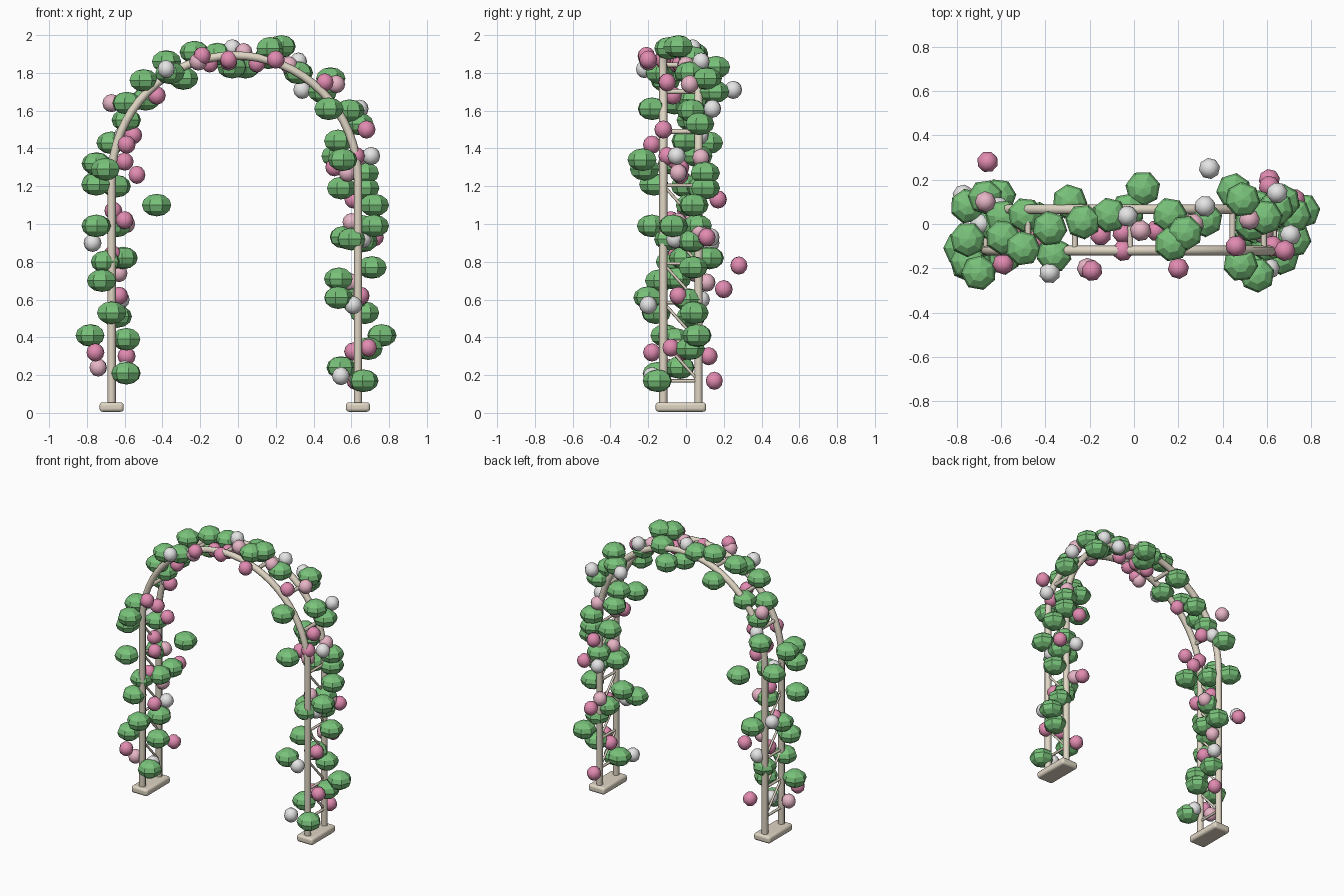
import bpy, bmesh, math, random
from mathutils import Vector

if "Cube" in bpy.data.objects:
    bpy.data.objects.remove(bpy.data.objects["Cube"])

random.seed(4)
CX, R, SPRING = -0.017, 0.652, 1.24      # arch centre, radius, spring height
Y_FRONT, Y_BACK = -0.12, 0.066           # the two hoops


def material(name, r, g, b):
    m = bpy.data.materials.new(name)
    m.diffuse_color = (r, g, b, 1)
    m.use_nodes = True
    m.node_tree.nodes["Principled BSDF"].inputs["Base Color"].default_value = m.diffuse_color
    return m


WOOD = material("cream_paint", 0.74, 0.67, 0.55)
GREEN = material("leaf_green", 0.19, 0.54, 0.195)
ROSE = material("rose_pink", 0.76, 0.26, 0.44)
BLUSH = material("pale_pink", 0.81, 0.47, 0.57)
WHITE = material("petal_white", 0.78, 0.78, 0.78)


def tube(name, points, radius):
    """Round capped bar along a path."""
    cu = bpy.data.curves.new(name, "CURVE")
    cu.dimensions = "3D"
    cu.bevel_depth = radius
    cu.bevel_resolution = 2
    cu.use_fill_caps = True
    sp = cu.splines.new("POLY")
    sp.points.add(len(points) - 1)
    for p, co in zip(sp.points, points):
        p.co = (*co, 1)
    ob = bpy.data.objects.new(name, cu)
    bpy.context.collection.objects.link(ob)
    bpy.ops.object.select_all(action="DESELECT")
    ob.select_set(True)
    bpy.context.view_layer.objects.active = ob
    bpy.ops.object.convert(target="MESH")
    ob = bpy.context.object
    ob.data.materials.clear()
    ob.data.materials.append(WOOD)
    bpy.ops.object.shade_smooth_by_angle(angle=math.radians(50))
    return ob


def on_arch(angle, y):
    return (CX + R * math.cos(angle), y, SPRING + R * math.sin(angle))


# Two hoops: straight posts joined by a half circle
for name, y in (("front_hoop", Y_FRONT), ("back_hoop", Y_BACK)):
    arc = [on_arch(math.pi * i / 32, y) for i in range(33)]
    tube(name, [(CX + R, y, 0.01)] + arc + [(CX - R, y, 0.01)], 0.022)

# Rungs across the curved top
for i in range(1, 8):
    a = math.pi * i / 8
    tube("arch_rung", [on_arch(a, Y_FRONT), on_arch(a, Y_BACK)], 0.013)

# Side lattice and feet
STEP = 0.207
for side in (-1, 1):
    x = CX + side * R
    for i in range(6):
        z = 0.17 + i * STEP
        tube("side_rung", [(x, Y_FRONT, z), (x, Y_BACK, z)], 0.009)
        if i < 5:
            tube("side_brace", [(x, Y_FRONT, z + STEP), (x, Y_BACK, z)], 0.008)
    bpy.ops.mesh.primitive_cube_add(size=1, location=(x, -0.027, 0.031))
    foot = bpy.context.object
    foot.name = "foot"
    foot.scale = (0.128, 0.268, 0.05)
    bpy.ops.object.transform_apply(location=False, rotation=False, scale=True)
    bevel = foot.modifiers.new("round", "BEVEL")
    bevel.width, bevel.segments = 0.016, 3
    foot.data.materials.append(WOOD)
    bpy.ops.object.shade_smooth_by_angle(angle=math.radians(40))


def ball_mesh(name, segments, rings, size, mat, smooth):
    bm = bmesh.new()
    bmesh.ops.create_uvsphere(bm, u_segments=segments, v_segments=rings, radius=1)
    bmesh.ops.scale(bm, vec=Vector(size), verts=bm.verts)
    for f in bm.faces:
        f.smooth = smooth
    me = bpy.data.meshes.new(name)
    bm.to_mesh(me)
    bm.free()
    me.materials.append(mat)
    return me


def scatter(name, mesh, spots):
    for p in spots:
        ob = bpy.data.objects.new(name, mesh)
        ob.location = p
        ob.rotation_euler.z = random.uniform(0, math.tau)
        bpy.context.collection.objects.link(ob)


# Leaf clumps: left side, crown, right side
leaf = ball_mesh("leaf_clump", 7, 6, (0.08, 0.08, 0.06), GREEN, False)
scatter("left_leaf", leaf, [
    (-.59, -.15, .21), (-.78, -.11, .41), (-.59, -.06, .39), (-.67, -.16, .53),
    (-.64, .03, .51), (-.72, -.14, .70), (-.61, -.01, .82), (-.70, -.08, .80),
    (-.61, .125, .82), (-.75, -.18, .99), (-.64, .0, .99), (-.43, .02, 1.10),
    (-.75, .08, 1.22), (-.75, -.17, 1.21), (-.645, .0, 1.20), (-.75, -.07, 1.32),
    (-.70, -.22, 1.29), (-.67, .12, 1.43), (-.59, .03, 1.55), (-.59, -.06, 1.64)])
scatter("crown_leaf", leaf, [
    (-.50, -.11, 1.76), (-.49, .04, 1.66), (-.38, -.02, 1.86), (-.36, -.14, 1.80),
    (-.29, .10, 1.77), (-.23, .01, 1.91), (-.11, .04, 1.90), (-.03, .06, 1.83),
    (.04, .16, 1.83), (.17, -.09, 1.93), (.16, .04, 1.88), (.23, -.04, 1.94),
    (.32, .02, 1.80), (.49, .11, 1.77), (.45, .15, 1.70)])
scatter("right_leaf", leaf, [
    (.48, -.18, 1.61), (.59, .03, 1.60), (.64, .07, 1.53), (.53, .0, 1.44),
    (.52, .06, 1.36), (.555, -.23, 1.34), (.67, .10, 1.27), (.545, .08, 1.19),
    (.67, .10, 1.19), (.72, .04, 1.10), (.72, -.07, .99), (.645, .06, .99),
    (.60, -.09, .92), (.56, -.02, .93), (.66, .03, .91), (.71, .035, .77),
    (.535, -.05, .71), (.53, -.20, .61), (.61, .01, .60), (.67, .04, .53),
    (.76, .06, .41), (.69, .02, .34), (.545, -.03, .24), (.665, -.15, .17)])

# Blossoms in three colours
SIZE = (0.048, 0.048, 0.048)
scatter("rose_blossom", ball_mesh("rose_blossom", 8, 6, SIZE, ROSE, True), [
    (-.755, -.18, .32), (-.59, .12, .30), (-.63, -.04, .62), (-.66, .28, .78),
    (-.665, -.05, .84), (-.60, -.08, 1.02), (-.66, .0, 1.07), (-.535, -.03, 1.26),
    (-.60, -.05, 1.33), (-.59, -.18, 1.42), (-.555, .03, 1.47), (-.43, -.07, 1.68),
    (-.19, -.21, 1.89), (-.15, -.05, 1.85), (-.05, -.12, 1.87), (-.05, -.04, 1.86),
    (.10, -.03, 1.85), (.20, -.20, 1.87), (.46, -.10, 1.75), (.68, -.12, 1.50),
    (.625, -.10, 1.36), (.51, -.03, 1.30), (.61, .17, 1.13), (.725, .11, .93),
    (.61, .20, .655), (.65, -.04, .62), (.69, -.08, .345), (.61, -.02, .325),
    (.62, .15, .17)])
scatter("pale_blossom", ball_mesh("pale_blossom", 8, 6, SIZE, BLUSH, True), [
    (-.74, -.10, .24), (-.63, .05, .74), (-.59, .02, 1.0), (-.67, .10, 1.64),
    (-.21, -.20, 1.86), (.03, -.03, 1.91), (.27, .0, 1.84), (.52, .02, 1.74),
    (.64, .08, 1.35), (.58, -.04, 1.27), (.60, -.04, 1.01), (.68, .07, .96),
    (.60, .11, .69)])
scatter("white_blossom", ball_mesh("white_blossom", 8, 6, SIZE, WHITE, True), [
    (-.77, .13, .90), (-.69, .0, 1.22), (-.61, .075, 1.47), (-.62, .08, .60),
    (-.60, -.10, .23), (-.38, -.22, 1.82), (-.03, .035, 1.93), (.32, .08, 1.86),
    (.34, .25, 1.71), (.645, .14, 1.61), (.705, -.05, 1.36), (.605, .13, .93),
    (.61, -.20, .57), (.66, -.06, .92), (.545, -.18, .195)])
